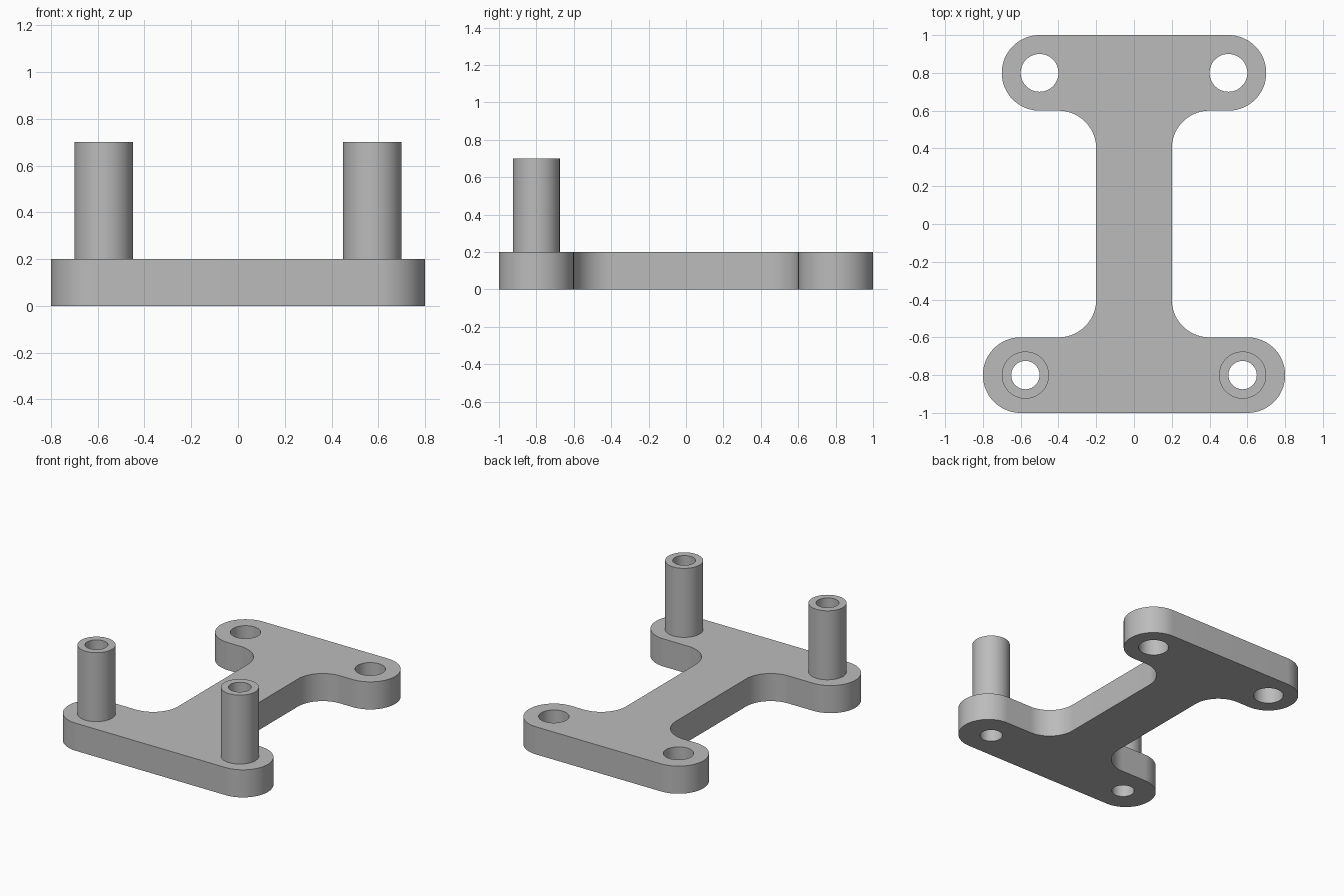
import bpy
import bmesh
from math import cos, sin, radians

cube = bpy.data.objects.get("Cube")
if cube:
    bpy.data.objects.remove(cube, do_unlink=True)

grey = bpy.data.materials.new("plain grey")
grey.use_nodes = True
colour = (0.5, 0.5, 0.5, 1)
grey.diffuse_color = colour
grey.node_tree.nodes["Principled BSDF"].inputs["Base Color"].default_value = colour


def arc(cx, cy, r, start, end, steps=24):
    angles = [radians(start + (end - start) * i / steps) for i in range(steps + 1)]
    return [(cx + r * cos(a), cy + r * sin(a)) for a in angles]


def circle(cx, cy, r):
    return arc(cx, cy, r, 0, 360, 64)[:-1]


def extrude_profile(name, loops, bottom, top):
    """Fill the first loop, leaving the others as holes, and extrude it in z."""
    curve = bpy.data.curves.new(name, "CURVE")
    curve.dimensions = "2D"
    curve.fill_mode = "BOTH"
    curve.extrude = (top - bottom) / 2
    for loop in loops:
        spline = curve.splines.new("POLY")
        spline.points.add(len(loop) - 1)
        for point, (x, y) in zip(spline.points, loop):
            point.co = (x, y, 0, 1)
        spline.use_cyclic_u = True
    obj = bpy.data.objects.new(name, curve)
    bpy.context.collection.objects.link(obj)
    obj.location.z = (top + bottom) / 2
    bpy.ops.object.select_all(action="DESELECT")
    obj.select_set(True)
    bpy.context.view_layer.objects.active = obj
    bpy.ops.object.convert(target="MESH")
    obj = bpy.context.object

    # Weld the caps to the walls
    bm = bmesh.new()
    bm.from_mesh(obj.data)
    bmesh.ops.remove_doubles(bm, verts=bm.verts, dist=0.0001)
    bmesh.ops.recalc_face_normals(bm, faces=bm.faces)
    bm.to_mesh(obj.data)
    bm.free()
    obj.data.materials.clear()
    obj.data.materials.append(grey)
    bpy.ops.object.shade_smooth_by_angle(angle=radians(30))
    return obj


# Base plate: rounded arms filleted into a narrow web, one half mirrored
half = (arc(0.6, -0.8, 0.2, -90, 90, 48)
        + arc(0.4, -0.4, 0.2, 270, 180)
        + arc(0.4, 0.4, 0.2, 180, 90)
        + arc(0.5, 0.8, 0.2, -90, 90, 48))
outline = half + [(-x, y) for x, y in reversed(half)]
holes = []
for side in (-1, 1):
    holes.append(circle(side * 0.575, -0.8, 0.075))
    holes.append(circle(side * 0.5, 0.8, 0.1))
extrude_profile("base_plate", [outline] + holes, 0, 0.2)

# Hollow front posts
for label, side in (("left", 1), ("right", -1)):
    x = side * 0.575
    extrude_profile(label + "_post",
                    [circle(x, -0.8, 0.125), circle(x, -0.8, 0.075)], 0.2, 0.7)
